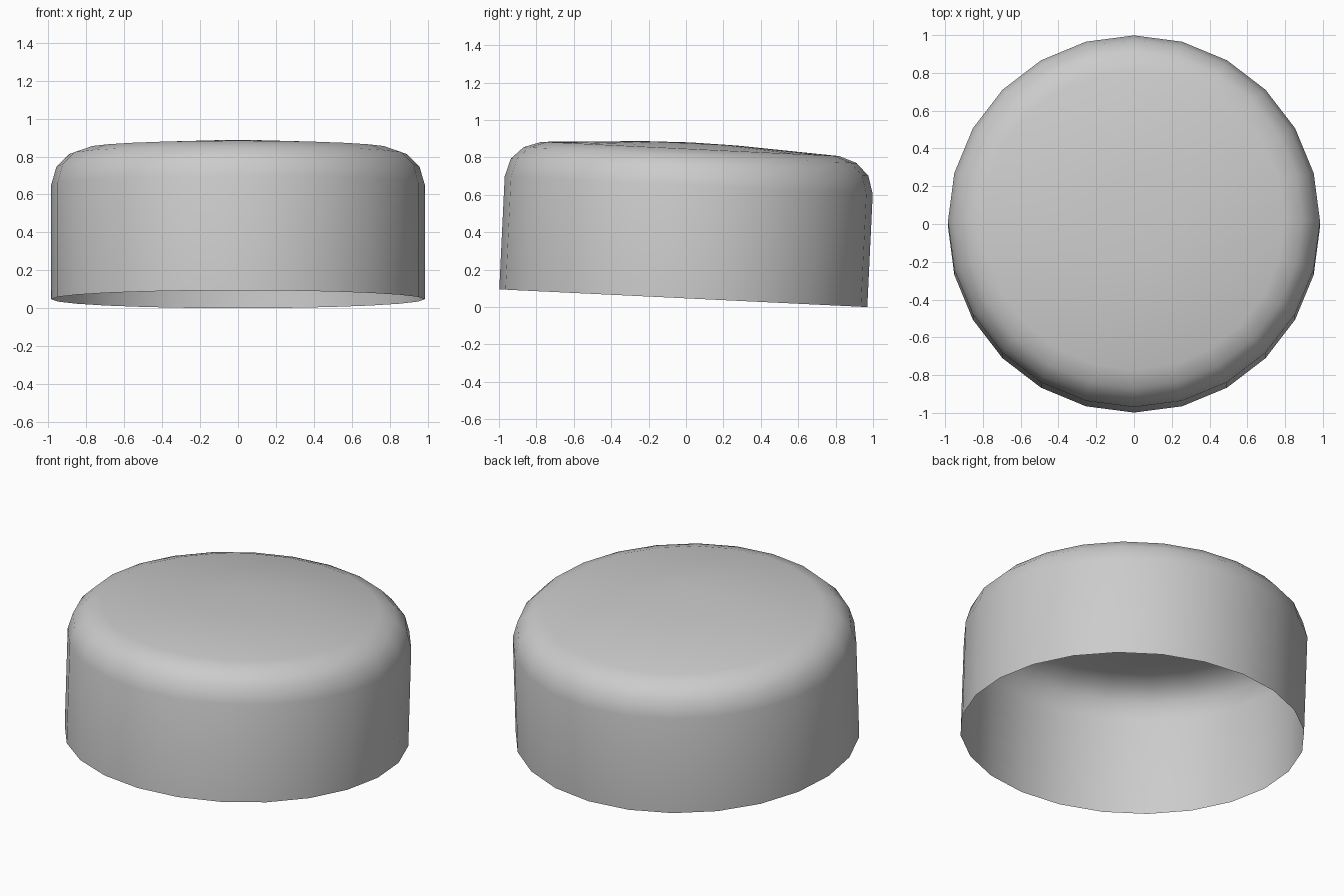
import bpy, bmesh, math
from mathutils import Matrix, Vector

if "Cube" in bpy.data.objects:
    bpy.data.objects.remove(bpy.data.objects["Cube"])

SIDES = 24
# cap half-profile: (radius, height), open at the bottom
PROFILE = [(0.985, 0.0), (0.985, 0.605), (0.957, 0.701), (0.891, 0.766),
           (0.796, 0.799), (0.25, 0.829), (0.0, 0.834)]

bm = bmesh.new()
# spin the profile into a thin shell
verts = [bm.verts.new((r, 0, h)) for r, h in PROFILE]
edges = [bm.edges.new(pair) for pair in zip(verts, verts[1:])]
bmesh.ops.spin(bm, geom=verts + edges, cent=(0, 0, 0), axis=(0, 0, 1),
               angle=math.tau, steps=SIDES, use_merge=True)
bmesh.ops.remove_doubles(bm, verts=bm.verts, dist=0.0005)
bmesh.ops.recalc_face_normals(bm, faces=bm.faces)
if max(bm.faces, key=lambda f: f.calc_center_median().z).normal.z < 0:
    bmesh.ops.reverse_faces(bm, faces=bm.faces)

# slight tilt towards the back, resting on the rear edge
tilt = Matrix.Rotation(-math.radians(2.75), 4, 'X')
bmesh.ops.transform(bm, matrix=tilt, verts=bm.verts)
lo = min(v.co.z for v in bm.verts)
ys = [v.co.y for v in bm.verts]
bmesh.ops.translate(bm, verts=bm.verts, vec=Vector((0, -(min(ys) + max(ys)) / 2, -lo)))

for f in bm.faces:
    f.smooth = True
mesh = bpy.data.meshes.new("round_cap")
bm.to_mesh(mesh)
bm.free()
cap = bpy.data.objects.new("round_cap", mesh)
bpy.context.collection.objects.link(cap)
